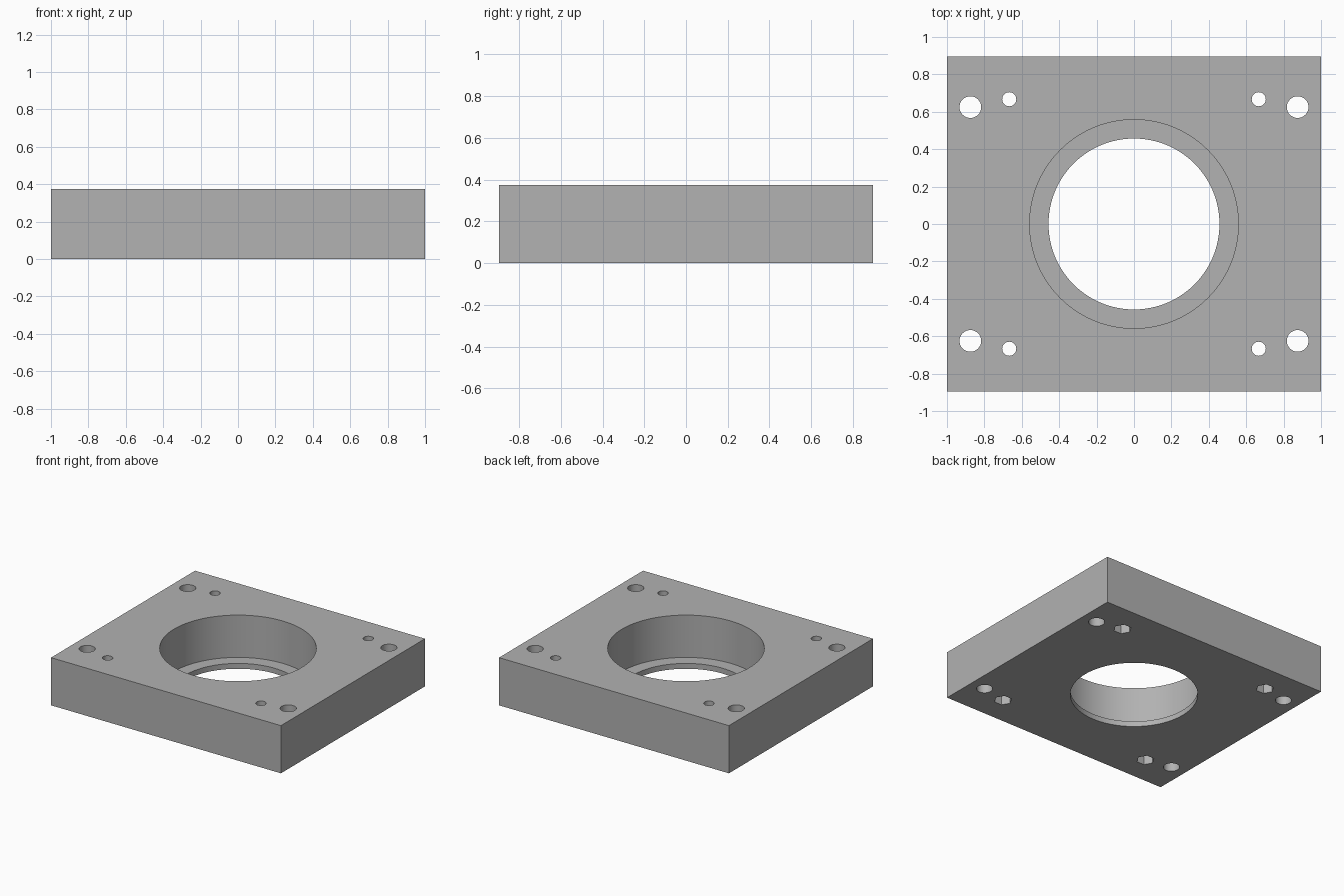
import bpy, math

if "Cube" in bpy.data.objects:
    bpy.data.objects.remove(bpy.data.objects["Cube"])

W, D, H = 2.0, 1.79, 0.375      # plate size
LIP = 0.042                     # thickness left under the counterbore

grey = bpy.data.materials.new("plain grey")
grey.diffuse_color = (0.445, 0.445, 0.445, 1)
grey.use_nodes = True
grey.node_tree.nodes["Principled BSDF"].inputs["Base Color"].default_value = grey.diffuse_color

# Block
bpy.ops.mesh.primitive_cube_add(size=1, location=(0, 0, H / 2))
plate = bpy.context.object
plate.name = "mounting_plate"
plate.scale = (W, D, H)
bpy.ops.object.transform_apply(location=True, rotation=False, scale=True)
plate.data.materials.append(grey)


def cut(name, x, y, radius, z0, z1, sides):
    """Subtract a vertical prism from the plate."""
    bpy.ops.mesh.primitive_cylinder_add(vertices=sides, radius=radius, depth=z1 - z0,
                                        location=(x, y, (z0 + z1) / 2))
    cutter = bpy.context.object
    cutter.name = name
    cutter.data.materials.append(grey)
    if sides == 6:
        cutter.rotation_euler.z = math.radians(30)   # corners point along x
    mod = plate.modifiers.new(name, 'BOOLEAN')
    mod.operation = 'DIFFERENCE'
    mod.solver = 'EXACT'
    mod.object = cutter
    bpy.context.view_layer.objects.active = plate
    bpy.ops.object.modifier_apply(modifier=mod.name)
    bpy.data.objects.remove(cutter, do_unlink=True)


# Central bore with a wide counterbore from the top
cut("bore", 0, 0, 0.457, -0.1, H + 0.1, 96)
cut("counterbore", 0, 0, 0.558, LIP, H + 0.1, 96)

# Corner holes: plain bolt hole, screw hole and hexagonal nut pocket below
for sx in (-1, 1):
    for sy in (-1, 1):
        cut("bolt_hole", sx * 0.875, sy * 0.625, 0.058, -0.1, H + 0.1, 32)
        cut("screw_hole", sx * 0.667, sy * 0.667, 0.0375, -0.1, H + 0.1, 32)
        cut("nut_pocket", sx * 0.667, sy * 0.667, 0.065, -0.1, 0.08, 6)

# Smooth round walls, sharp rims
bpy.ops.object.select_all(action='DESELECT')
plate.select_set(True)
bpy.context.view_layer.objects.active = plate
bpy.ops.object.shade_smooth_by_angle(angle=math.radians(30))
